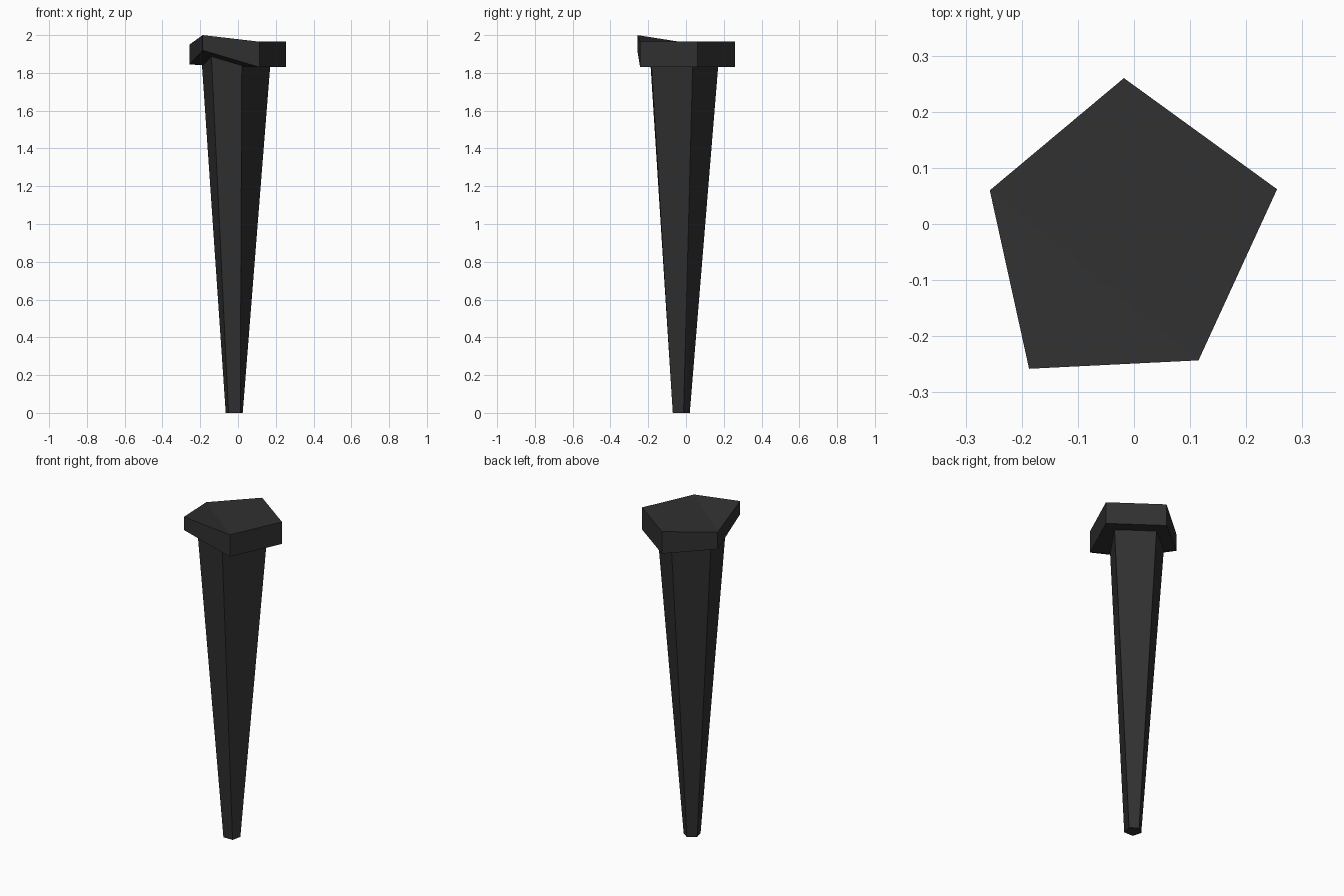
import bpy, bmesh

if "Cube" in bpy.data.objects:
    bpy.data.objects.remove(bpy.data.objects["Cube"])

mat = bpy.data.materials.new("black_iron")
mat.diffuse_color = (0.03, 0.03, 0.03, 1)
mat.use_nodes = True
mat.node_tree.nodes["Principled BSDF"].inputs["Base Color"].default_value = mat.diffuse_color


def loft(name, low, high, crease=False):
    """Solid between two five-sided rings; crease folds both ends along one diagonal."""
    bm = bmesh.new()
    a = [bm.verts.new(p) for p in low]
    b = [bm.verts.new(p) for p in high]
    n = len(a)
    for i in range(n):
        j = (i + 1) % n
        bm.faces.new((a[i], a[j], b[j], b[i]))
    for ring in (a, b):
        if crease:
            bm.faces.new((ring[2], ring[3], ring[4]))
            bm.faces.new((ring[4], ring[0], ring[1], ring[2]))
        else:
            bm.faces.new(ring)
    bmesh.ops.recalc_face_normals(bm, faces=bm.faces)
    mesh = bpy.data.meshes.new(name)
    bm.to_mesh(mesh)
    bm.free()
    mesh.materials.append(mat)
    ob = bpy.data.objects.new(name, mesh)
    bpy.context.collection.objects.link(ob)
    return ob


# Tapered shaft, continued a little way into the head
tip = [(-.02, .02), (.025, -.013), (.012, -.07), (-.05, -.07), (-.065, -.015)]
neck = [(-.02, .17), (.17, .035), (.02, -.182), (-.138, -.187), (-.19, .03)]
top_z = 1.91
k = top_z / 1.83
loft("nail_shaft",
     [(x, y, 0) for x, y in tip],
     [(tx + (x - tx) * k, ty + (y - ty) * k, top_z)
      for (tx, ty), (x, y) in zip(tip, neck)])

# Bent pentagonal head, one corner lifted
outline = [(-.018, .26), (.255, .062), (.115, -.243), (-.187, -.258), (-.257, .06)]
under = [1.83, 1.83, 1.83, 1.92, 1.845]
over = [1.965, 1.965, 1.965, 2.0, 1.95]
loft("nail_head",
     [(x, y, z) for (x, y), z in zip(outline, under)],
     [(x, y, z) for (x, y), z in zip(outline, over)], crease=True)
